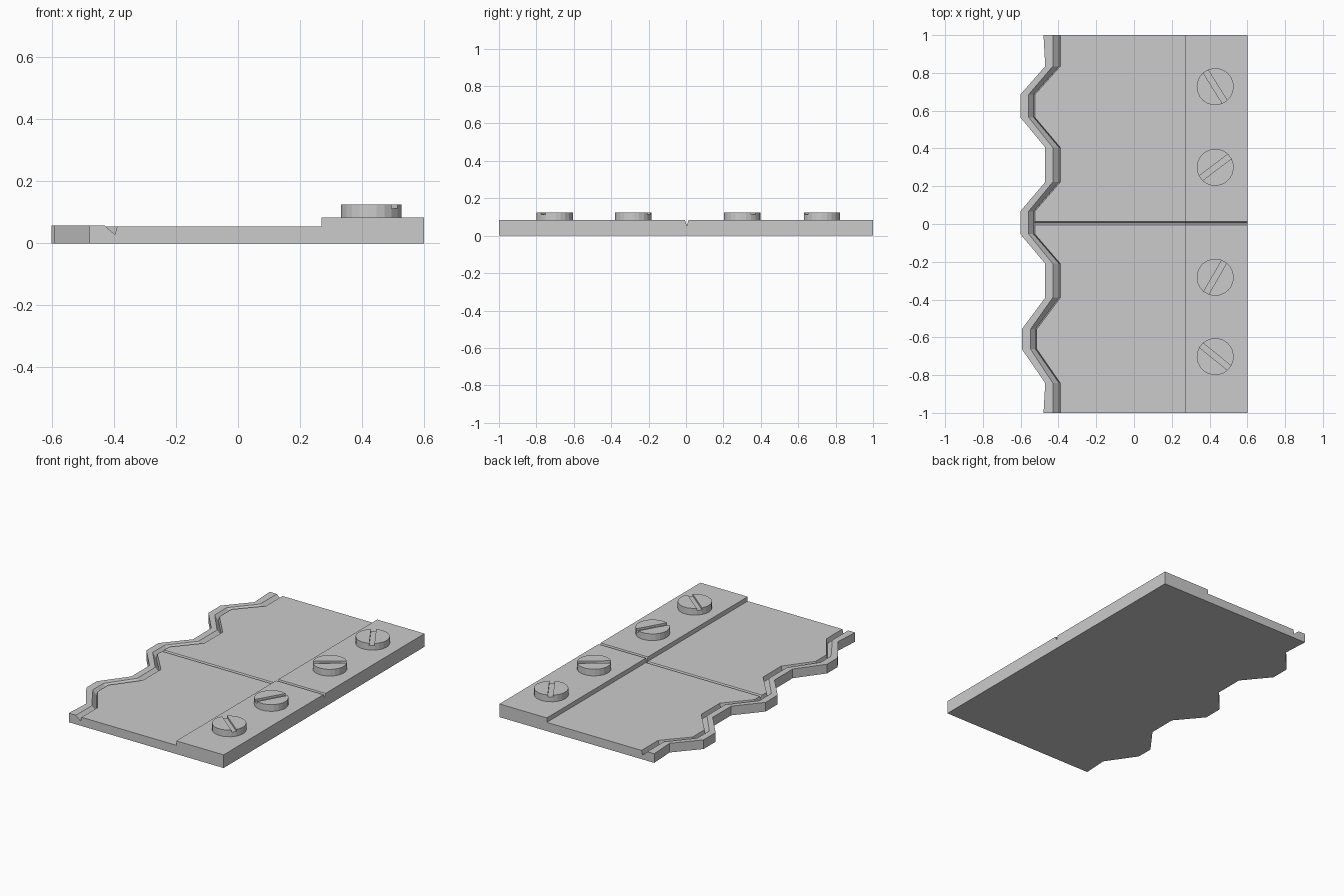
import bpy, bmesh, math

if "Cube" in bpy.data.objects:
    bpy.data.objects.remove(bpy.data.objects["Cube"])

V, P = (-0.47, -0.43, -0.39), (-0.602, -0.558, -0.525)   # valley / peak: edge, groove start, groove end
P2 = (-0.594, -0.548, -0.515)
END = (-0.479, -0.43, -0.39)
# y position, edge offsets, depth of the cross seam
stations = [
    (1.0, END, 0), (0.835, V, 0), (0.685, P, 0), (0.565, P, 0),
    (0.405, V, 0), (0.222, V, 0), (0.067, P, 0),
    (0.014, P, 0), (0.004, P, 1), (-0.006, P, 0),
    (-0.053, P, 0), (-0.21, V, 0), (-0.39, V, 0), (-0.557, P2, 0),
    (-0.662, P2, 0), (-0.842, V, 0), (-1.0, END, 0),
]


def section(y, edge, seam):
    e, g1, g3 = edge
    low, high = 0.055 - 0.018 * seam, 0.083 - 0.028 * seam
    return [(e, y, 0), (e, y, 0.058), (g1, y, 0.057), (g3 - 0.007, y, 0.028),
            (g3, y, low), (0.27, y, low), (0.27, y, high), (0.6, y, high), (0.6, y, 0)]


def make_object(name, bm):
    bmesh.ops.recalc_face_normals(bm, faces=bm.faces)
    mesh = bpy.data.meshes.new(name)
    bm.to_mesh(mesh)
    bm.free()
    ob = bpy.data.objects.new(name, mesh)
    bpy.context.collection.objects.link(ob)
    return ob


# Base plate: cross-sections lofted along y, with zigzag edge and grooves
bm = bmesh.new()
rows = [[bm.verts.new(p) for p in section(*s)] for s in stations]
for a, b in zip(rows, rows[1:]):
    n = len(a)
    for i in range(n):
        j = (i + 1) % n
        bm.faces.new((a[i], a[j], b[j], b[i]))
bm.faces.new(rows[0])
bm.faces.new(rows[-1][::-1])
make_object("base_plate", bm)


# Slotted screw heads: lower disc plus two raised half segments
def screw_head(name, y, degrees):
    r, w, z0, z1, z2 = 0.098, 0.015, 0.08, 0.112, 0.125
    a0 = math.asin(w / r)
    half = [(r * math.cos(t), r * math.sin(t))
            for t in [a0 + (math.pi - 2 * a0) * k / 10 for k in range(11)]]
    other = [(-x, -v) for x, v in half]
    bm = bmesh.new()
    rings = {z: [bm.verts.new((x, v, z)) for x, v in half + other] for z in (z0, z1)}
    n = len(half) * 2
    for i in range(n):
        j = (i + 1) % n
        bm.faces.new((rings[z0][i], rings[z0][j], rings[z1][j], rings[z1][i]))
    bm.faces.new(rings[z0][::-1])
    h = n // 2
    # slot floor
    bm.faces.new((rings[z1][0], rings[z1][h - 1], rings[z1][h], rings[z1][n - 1]))
    for side, start in ((half, 0), (other, h)):
        base = rings[z1][start:start + h]
        top = [bm.verts.new((x, v, z2)) for x, v in side]
        for i in range(h):
            j = (i + 1) % h
            bm.faces.new((base[i], base[j], top[j], top[i]))
        bm.faces.new(top)
    ob = make_object(name, bm)
    ob.location = (0.43, y, 0)
    ob.rotation_euler.z = math.radians(degrees)


for k, (y, deg) in enumerate([(0.727, 122), (0.3, 37), (-0.282, 60), (-0.702, -39)]):
    screw_head(f"screw_head_{k + 1}", y, deg)
